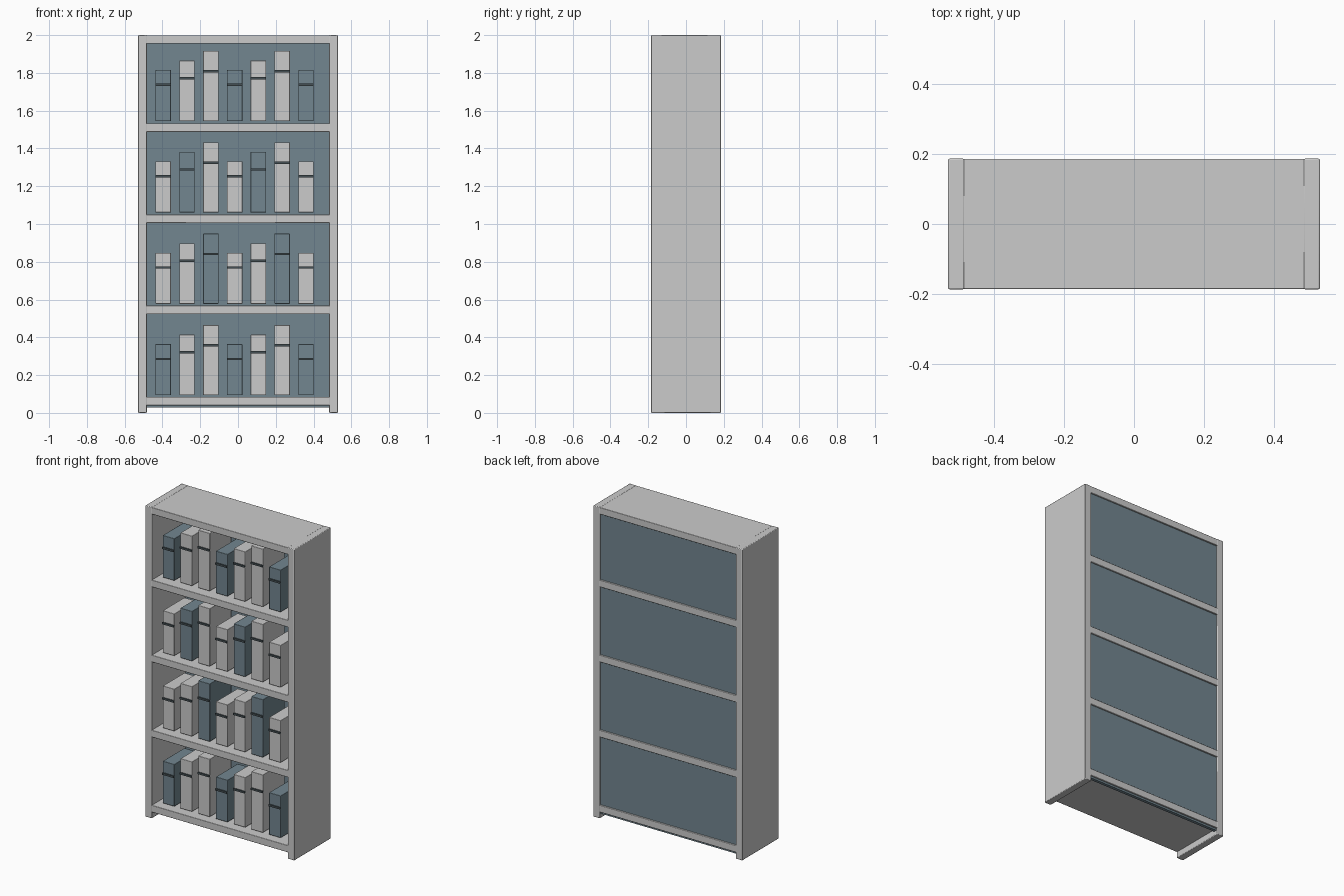
import bpy

if "Cube" in bpy.data.objects:
    bpy.data.objects.remove(bpy.data.objects["Cube"])

blue = bpy.data.materials.new("slate_blue")
blue.diffuse_color = (0.17, 0.24, 0.28, 1)
blue.use_nodes = True
blue.node_tree.nodes["Principled BSDF"].inputs["Base Color"].default_value = blue.diffuse_color
dark = bpy.data.materials.new("dark_band")
dark.diffuse_color = (0.06, 0.08, 0.09, 1)
dark.use_nodes = True
dark.node_tree.nodes["Principled BSDF"].inputs["Base Color"].default_value = dark.diffuse_color


def box(name, lo, hi, mat=None, bevel=0.0):
    """Axis-aligned box between two corners, with an optional small bevel."""
    bpy.ops.mesh.primitive_cube_add(
        size=1, location=[(a + b) / 2 for a, b in zip(lo, hi)])
    ob = bpy.context.object
    ob.name = name
    ob.scale = [b - a for a, b in zip(lo, hi)]
    bpy.ops.object.transform_apply(location=False, rotation=False, scale=True)
    if mat:
        ob.data.materials.append(mat)
    if bevel:
        mod = ob.modifiers.new("soft_edges", 'BEVEL')
        mod.width = bevel
        mod.segments = 2
        bpy.ops.object.shade_smooth_by_angle()
    return ob


W, D, T = 0.53, 0.186, 0.047   # half width, half depth, board thickness
INNER = W - T

# Side panels reach the floor
box("left_side", (-W, -D, 0), (-INNER, D, 2), bevel=0.004)
box("right_side", (INNER, -D, 0), (W, D, 2), bevel=0.004)

# Top board and four shelves
box("top_board", (-INNER - 0.004, -D + 0.001, 2 - 0.045),
    (INNER + 0.004, D - 0.001, 1.999), bevel=0.003)
shelf_tops = [0.085 + 0.4825 * r for r in range(4)]
for r, z in enumerate(shelf_tops):
    box(f"shelf_{r + 1}", (-INNER - 0.004, -D + 0.001, z - 0.045),
        (INNER + 0.004, D - 0.001, z), bevel=0.003)

# Recessed back panel
box("back_panel", (-INNER - 0.004, 0.156, 0.028), (INNER + 0.004, 0.176, 1.975), blue)

# Rows of books with a raised band across each spine
FRONT, BACK, HALF = -0.14, 0.08, 0.041
for r in range(4):
    z = 0.094 + 0.4837 * r
    for i in range(7):
        x = -0.396 + 0.126 * i
        h = (0.27, 0.32, 0.371)[i % 3]
        box(f"book_{r + 1}_{i + 1}", (x - HALF, FRONT, z), (x + HALF, BACK, z + h),
            blue if (r + i) % 3 == 0 else None, bevel=0.002)
        zb = z + 0.71 * h
        box(f"spine_band_{r + 1}_{i + 1}", (x - HALF, FRONT - 0.008, zb - 0.006),
            (x + HALF, FRONT + 0.004, zb + 0.006), dark)
